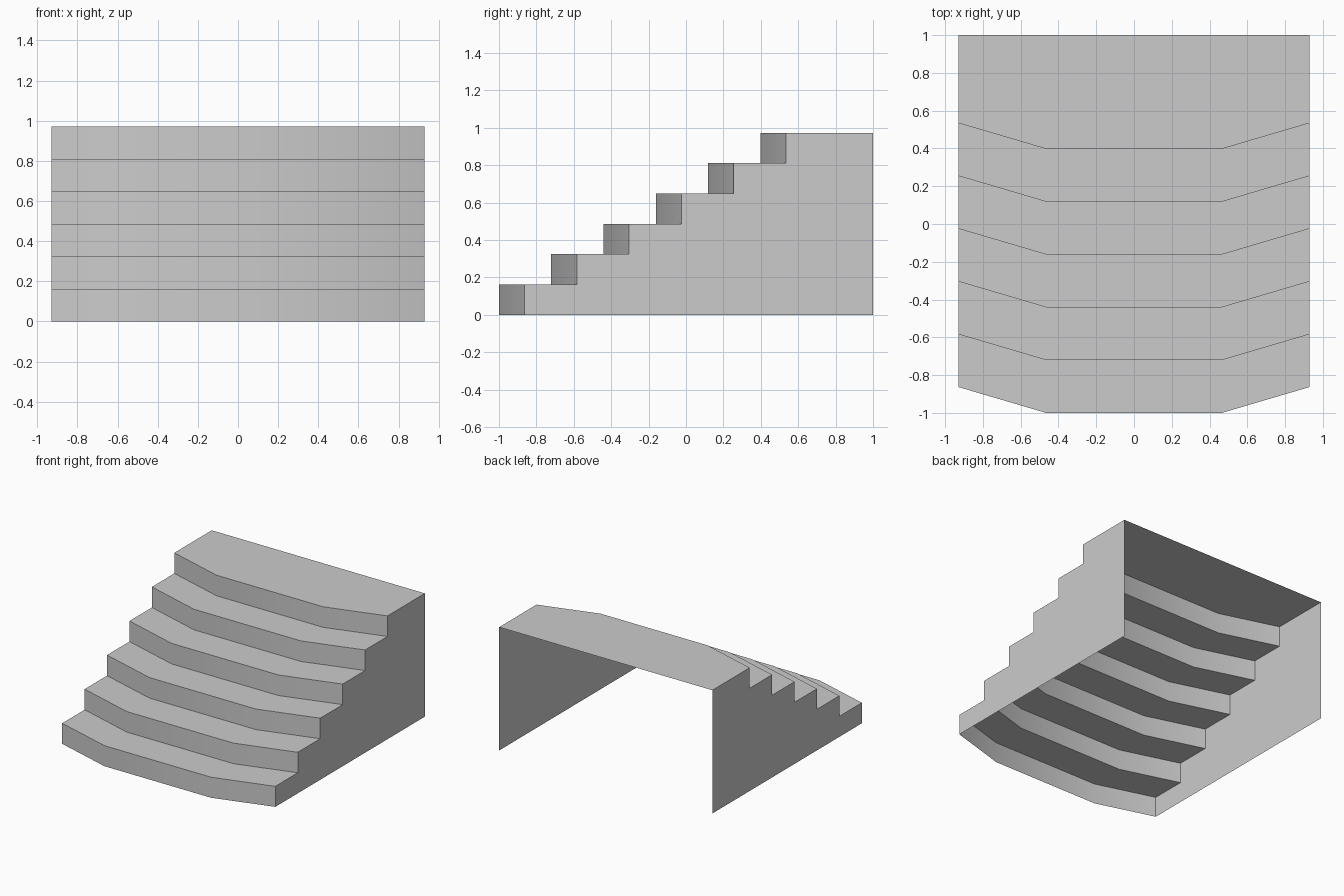
import bpy, bmesh

if "Cube" in bpy.data.objects:
    bpy.data.objects.remove(bpy.data.objects["Cube"])

STEPS = 6
RISE = 0.9725 / STEPS
RUN = 0.2795
BACK = 1.0
# plan of one step edge: x position and setback from the step's front
PLAN = [(-0.93, 0.137), (-0.465, 0.0), (0.465, 0.0), (0.93, 0.137)]

bm = bmesh.new()


def add_row(y, z, straight=False):
    return [bm.verts.new((x, y if straight else y + s, z)) for x, s in PLAN]


# stepped profile: bottom and top edge of every riser, then the back edge
rows = []
for i in range(STEPS):
    y = -1.0 + RUN * i
    rows += [add_row(y, RISE * i), add_row(y, RISE * (i + 1))]
rows.append(add_row(BACK, RISE * STEPS, True))

# risers (bent in plan) and treads (one flat face each)
for j, (a, b) in enumerate(zip(rows, rows[1:])):
    if j % 2:
        bm.faces.new(a + b[::-1])
    else:
        for k in range(3):
            bm.faces.new((a[k], a[k + 1], b[k + 1], b[k]))

# side walls; the back and underside stay open
for k in (0, 3):
    foot = bm.verts.new((PLAN[k][0], BACK, 0))
    outline = [r[k] for r in rows] + [foot]
    bm.faces.new(outline if k == 0 else outline[::-1])

mesh = bpy.data.meshes.new("curved_staircase")
bm.to_mesh(mesh)
bm.free()
stairs = bpy.data.objects.new("curved_staircase", mesh)
bpy.context.collection.objects.link(stairs)

# soft shading across the bent risers, crisp step edges
bpy.context.view_layer.objects.active = stairs
stairs.select_set(True)
bpy.ops.object.shade_smooth_by_angle(angle=0.52)
